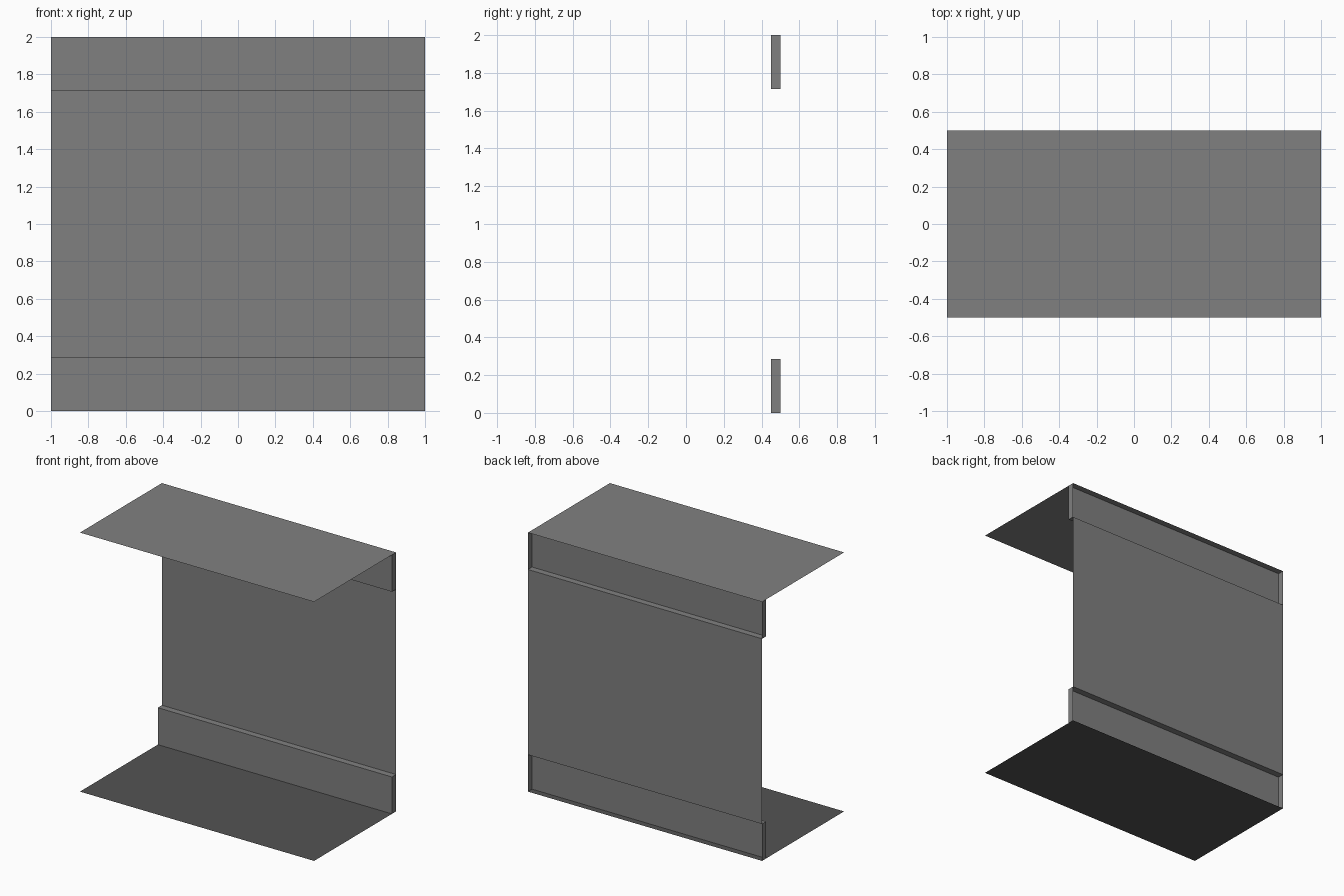
import bpy
import bmesh

if "Cube" in bpy.data.objects:
    bpy.data.objects.remove(bpy.data.objects["Cube"])

HALF_W, HALF_D, HEIGHT = 1.0, 0.5, 2.0
TRIM_H, TRIM_D = 0.285, 0.05


def material(name, value):
    mat = bpy.data.materials.new(name)
    mat.diffuse_color = (value, value, value, 1)
    mat.use_nodes = True
    mat.node_tree.nodes["Principled BSDF"].inputs["Base Color"].default_value = mat.diffuse_color
    return mat


GREY = material("mid_grey", 0.216)
DARK = material("dark_grey", 0.088)


def make_object(name, faces, mat):
    """Object from a few quads, each a list of corners."""
    bm = bmesh.new()
    for corners in faces:
        bm.faces.new([bm.verts.new(c) for c in corners])
    bmesh.ops.remove_doubles(bm, verts=bm.verts, dist=1e-5)
    mesh = bpy.data.meshes.new(name)
    bm.to_mesh(mesh)
    bm.free()
    mesh.materials.append(mat)
    obj = bpy.data.objects.new(name, mesh)
    bpy.context.collection.objects.link(obj)


def strip(a, b):
    """Quad running the full width between two (y, z) points."""
    return [(-HALF_W, *a), (HALF_W, *a), (HALF_W, *b), (-HALF_W, *b)]


# Floor faces up, ceiling faces down
make_object("floor", [strip((-HALF_D, 0), (HALF_D, 0))], DARK)
make_object("ceiling", [strip((HALF_D, HEIGHT), (-HALF_D, HEIGHT))], GREY)

# Back wall between the two trims
make_object("wall", [strip((HALF_D, TRIM_H), (HALF_D, HEIGHT - TRIM_H))], GREY)


def trim(name, z0, z1, ledge_z):
    """Hollow trim: front face, ledge and end caps, open at the back."""
    y0, y1 = HALF_D - TRIM_D, HALF_D
    ledge = strip((y0, ledge_z), (y1, ledge_z))
    if ledge_z == z0:
        ledge.reverse()
    right = [(HALF_W, y0, z0), (HALF_W, y1, z0), (HALF_W, y1, z1), (HALF_W, y0, z1)]
    left = [(-x, y, z) for x, y, z in reversed(right)]
    make_object(name, [strip((y0, z0), (y0, z1)), ledge, right, left], GREY)


# Skirting at the floor and matching cornice at the ceiling
trim("skirting", 0, TRIM_H, TRIM_H)
trim("cornice", HEIGHT - TRIM_H, HEIGHT, HEIGHT - TRIM_H)
